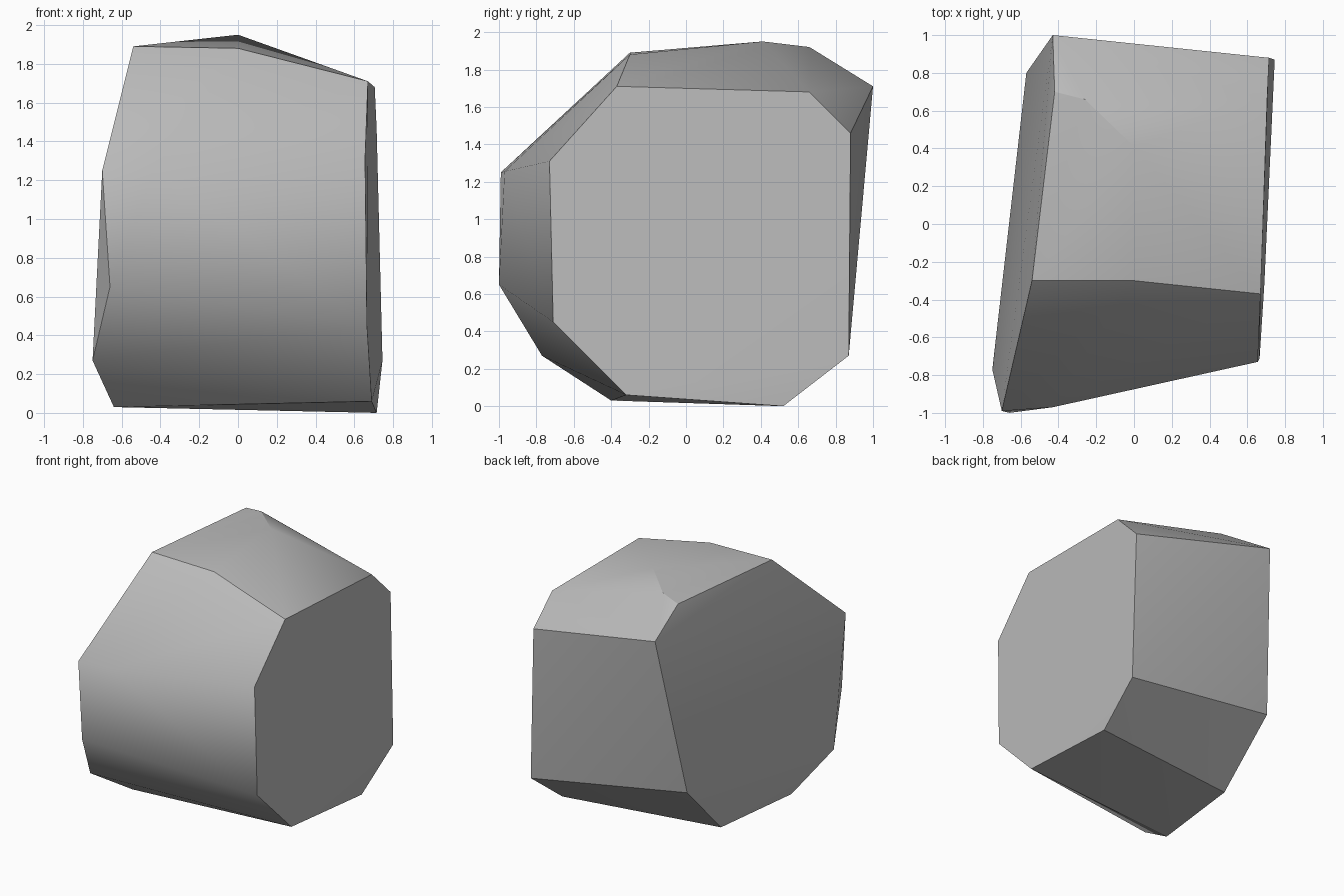
import bpy, bmesh
from math import radians

cube = bpy.data.objects.get("Cube")
if cube:
    bpy.data.objects.remove(cube, do_unlink=True)

stone = bpy.data.materials.new("stone_grey")
stone.use_nodes = True
grey = (0.5, 0.5, 0.5, 1)
stone.diffuse_color = grey
stone.node_tree.nodes["Principled BSDF"].inputs["Base Color"].default_value = grey

# Corners of the flat left end, going round from the top front
left_end = [(.67, -.37, 1.71), (.705, .66, 1.68), (.715, .88, 1.46), (.745, .87, .27),
            (.715, .52, 0), (.69, -.32, .06), (.665, -.71, .45), (.655, -.73, 1.31)]
# Corners of the slanted right end
right_end = [(-.54, -.3, 1.89), (-.42, .7, 1.89), (-.43, 1, 1.71), (-.57, .8, .48),
             (-.55, .35, .03), (-.64, -.4, .03), (-.75, -.77, .27), (-.66, -1, .65),
             (-.7, -.99, 1.25)]
# Bulges on the top and the front
bulges = [(0, -.3, 1.88), (0, .41, 1.95), (-.26, .66, 1.92), (-.43, -.97, 1.255)]

# Rock: a chipped convex block stretched over the corners
bm = bmesh.new()
for co in left_end + right_end + bulges:
    bm.verts.new(co)
hull = bmesh.ops.convex_hull(bm, input=bm.verts)
bmesh.ops.delete(bm, geom=[v for v in hull["geom_interior"]
                           if isinstance(v, bmesh.types.BMVert)], context="VERTS")
bmesh.ops.dissolve_limit(bm, angle_limit=radians(2), verts=bm.verts, edges=bm.edges)
bmesh.ops.recalc_face_normals(bm, faces=bm.faces)

# Worn front and top stay soft; the ends and other breaks are crisp
for face in bm.faces:
    face.smooth = True
for edge in bm.edges:
    middle = (edge.verts[0].co + edge.verts[1].co) / 2
    at_end = any(abs(f.normal.x) > .8 for f in edge.link_faces)
    worn = middle.y < -.5 and not at_end
    edge.smooth = worn or edge.calc_face_angle(0) < radians(28)

mesh = bpy.data.meshes.new("rock")
bm.to_mesh(mesh)
bm.free()
mesh.materials.append(stone)
bpy.context.collection.objects.link(bpy.data.objects.new("rock", mesh))
